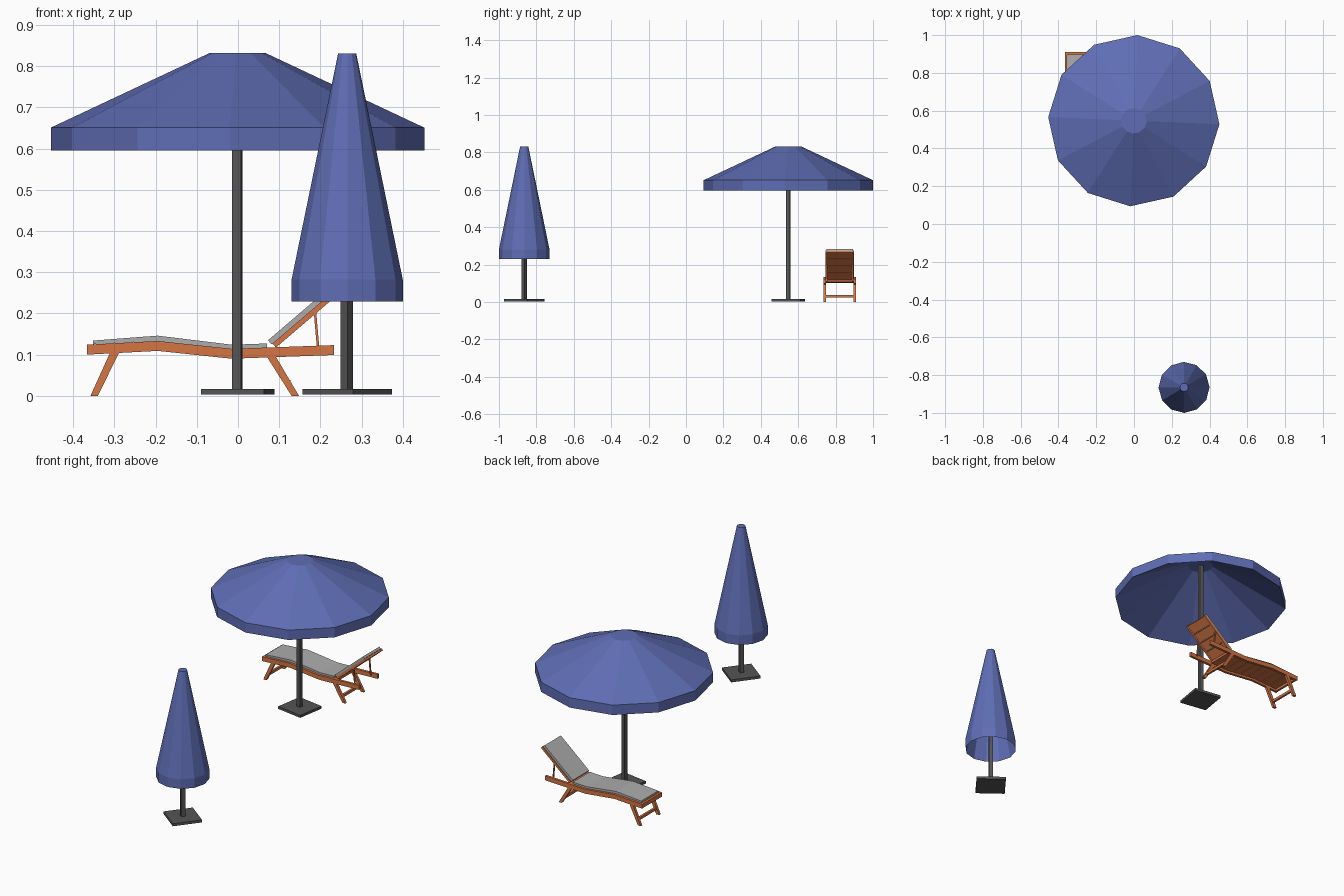
import bpy, bmesh
from math import sin, cos, pi, radians

if "Cube" in bpy.data.objects:
    bpy.data.objects.remove(bpy.data.objects["Cube"])


def material(name, rgb):
    m = bpy.data.materials.new(name)
    m.diffuse_color = (*rgb, 1)
    m.use_nodes = True
    m.node_tree.nodes["Principled BSDF"].inputs["Base Color"].default_value = m.diffuse_color
    return m


FABRIC = material("blue fabric", (0.115, 0.155, 0.46))
METAL = material("dark metal", (0.09, 0.09, 0.09))
WOOD = material("wood", (0.66, 0.18, 0.06))
PAD = material("grey cushion", (0.42, 0.42, 0.42))


def make(name, verts, faces, mat):
    bm = bmesh.new()
    vs = [bm.verts.new(v) for v in verts]
    for f in faces:
        bm.faces.new([vs[i] for i in f])
    bmesh.ops.recalc_face_normals(bm, faces=bm.faces)
    me = bpy.data.meshes.new(name)
    bm.to_mesh(me)
    bm.free()
    me.materials.append(mat)
    ob = bpy.data.objects.new(name, me)
    bpy.context.collection.objects.link(ob)
    return ob


def prism(name, profile, y0, y1, mat):
    """Extrude an x-z outline along y."""
    n = len(profile)
    verts = [(x, y, z) for y in (y0, y1) for x, z in profile]
    faces = [list(range(n)), list(range(2 * n - 1, n - 1, -1))]
    faces += [[i, (i + 1) % n, n + (i + 1) % n, n + i] for i in range(n)]
    return make(name, verts, faces, mat)


def post(name, x, y, z0, z1, size, turn, mat):
    """Upright square block turned about z."""
    h = size / 2
    ob = prism(name, [(-h, z0), (h, z0), (h, z1), (-h, z1)], -h, h, mat)
    ob.location = (x, y, 0)
    ob.rotation_euler.z = turn
    return ob


def umbrella(prefix, x, y, rings, turn, phase, n=12):
    # canopy: cap, slope, skirt, then a lining cone back up to the top
    verts = [(x + r * cos(phase + 2 * pi * i / n), y + r * sin(phase + 2 * pi * i / n), z)
             for r, z in rings for i in range(n)]
    faces = [list(range(n))]
    for k in range(len(rings) - 1):
        for i in range(n):
            j = (i + 1) % n
            faces.append([k * n + i, (k + 1) * n + i, (k + 1) * n + j, k * n + j])
    last = (len(rings) - 1) * n
    faces.append(list(range(last, last + n)))
    make(prefix + "_canopy", verts, faces, FABRIC)
    # pole and base plate
    post(prefix + "_pole", x - 0.001, y, 0.01, 0.825, 0.0215, turn, METAL)
    post(prefix + "_base", x, y, 0.003, 0.017, 0.155, turn, METAL)


umbrella("open_umbrella", -0.001, 0.547,
         [(0.068, 0.832), (0.4535, 0.651), (0.4535, 0.596), (0.066, 0.824)],
         radians(-9.3), radians(-2.4))
umbrella("closed_umbrella", 0.265, -0.865,
         [(0.022, 0.831), (0.135, 0.282), (0.135, 0.229), (0.020, 0.824)],
         radians(-37.5), radians(0.5))

# ---- lounger ----
YC, HALF, RAIL = 0.822, 0.088, 0.014
INNER = HALF - RAIL
TOP = [(-0.366, 0.124), (-0.195, 0.133), (-0.015, 0.114), (0.233, 0.123)]


def rail_z(x):
    for (xa, za), (xb, zb) in zip(TOP, TOP[1:]):
        if x <= xb:
            return za + (zb - za) * (x - xa) / (xb - xa)
    return TOP[-1][1]


def pair(name, profile, outer=HALF, width=RAIL, mat=WOOD):
    """Same piece on both sides of the lounger."""
    prism(name + "_left", profile, YC - outer, YC - outer + width, mat)
    prism(name + "_right", profile, YC + outer - width, YC + outer, mat)


def cross(name, x0, x1, z0, z1, half=INNER):
    prism(name, [(x0, z0), (x1, z0), (x1, z1), (x0, z1)], YC - half, YC + half, WOOD)


# wavy side rails
pair("side_rail", TOP + [(x, z - 0.024) for x, z in reversed(TOP)])
# slanted legs with stretchers
pair("foot_leg", [(-0.358, 0), (-0.340, 0), (-0.288, 0.106), (-0.310, 0.106)])
pair("head_leg", [(0.130, 0), (0.148, 0), (0.090, 0.098), (0.068, 0.098)])
cross("foot_stretcher", -0.341, -0.329, 0.024, 0.038)
cross("head_stretcher", 0.115, 0.127, 0.024, 0.038)
# end bar and seat slats
cross("foot_end_bar", -0.366, -0.354, 0.101, 0.124)
COUNT = 9
STEP = 0.45 / COUNT
for i in range(COUNT):
    a = -0.352 + i * STEP
    b = a + STEP - 0.005
    za, zb = rail_z(a), rail_z(b)
    prism(f"seat_slat_{i + 1}", [(a, za - 0.012), (b, zb - 0.012), (b, zb), (a, za)],
          YC - INNER, YC + INNER, WOOD)
# seat cushion
prism("seat_cushion", [(-0.352, 0.125), (-0.195, 0.133), (-0.015, 0.114), (0.070, 0.117),
                       (0.070, 0.127), (-0.015, 0.124), (-0.195, 0.146), (-0.352, 0.134)],
      YC - 0.075, YC + 0.075, PAD)

# backrest, laid out along its slope
ANG = radians(40.5)


def slope(s0, s1, t0, t1):
    return [(0.092 + s * cos(ANG) - t * sin(ANG), 0.117 + s * sin(ANG) + t * cos(ANG))
            for s, t in ((s0, t0), (s1, t0), (s1, t1), (s0, t1))]


LENGTH = 0.229
pair("backrest_rail", slope(0, LENGTH, 0, 0.013), 0.076, 0.012)
for i in range(4):
    s = i * LENGTH / 4
    prism(f"backrest_slat_{i + 1}", slope(s + 0.001, s + LENGTH / 4 - 0.003, 0.001, 0.012),
          YC - 0.064, YC + 0.064, WOOD)
prism("back_cushion", slope(-0.003, LENGTH - 0.003, 0.013, 0.026), YC - 0.072, YC + 0.072, PAD)
# props holding the backrest up
pair("backrest_prop", [(0.192, 0.110), (0.198, 0.110), (0.190, 0.202), (0.184, 0.202)], 0.073, 0.007)
